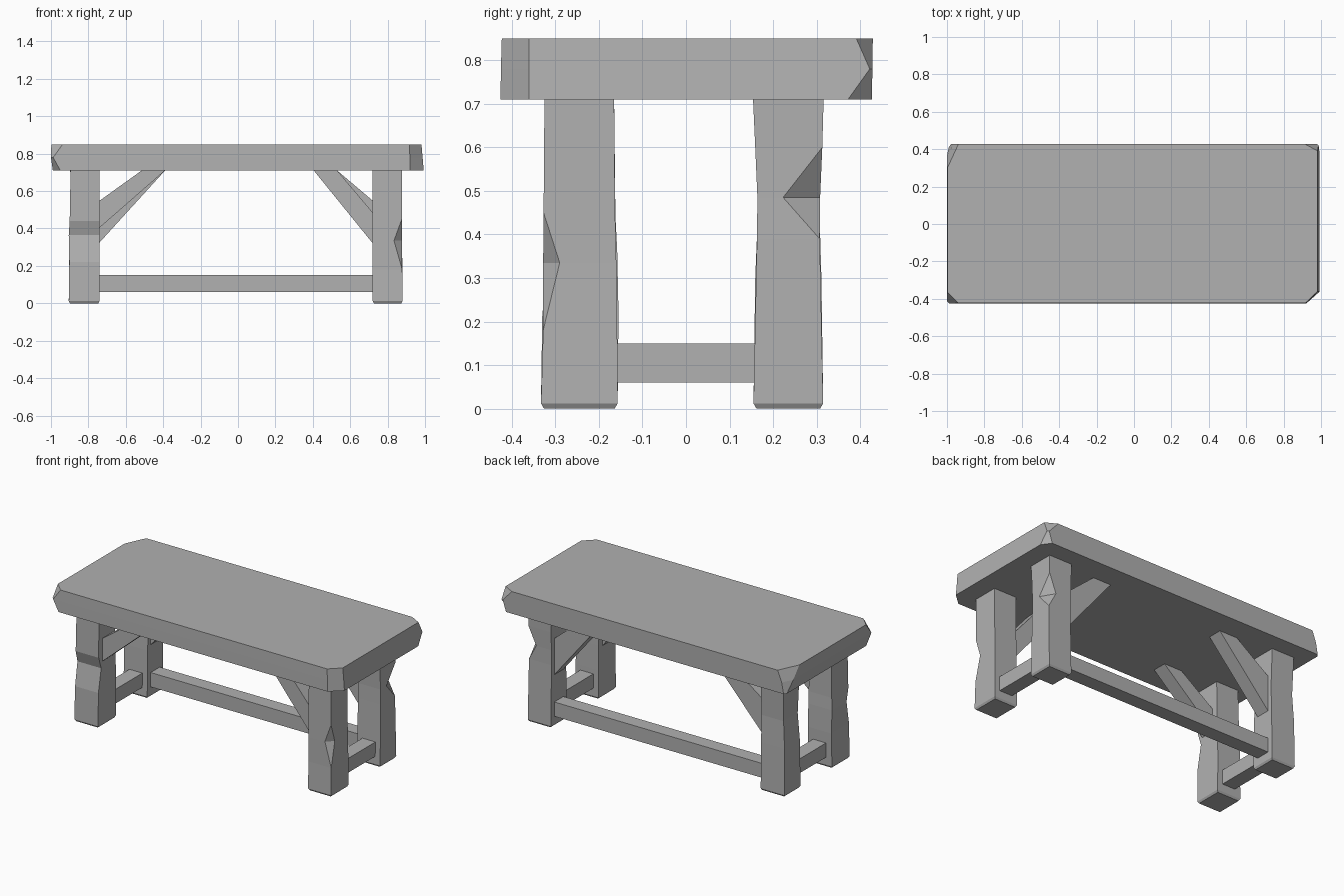
import bpy, bmesh

# weathered grey
grey = bpy.data.materials.new("weathered_grey")
grey.diffuse_color = (0.44, 0.44, 0.44, 1)


def finish(name, bm):
    bmesh.ops.remove_doubles(bm, verts=bm.verts, dist=0.0005)
    bmesh.ops.recalc_face_normals(bm, faces=bm.faces)
    mesh = bpy.data.meshes.new(name)
    bm.to_mesh(mesh)
    bm.free()
    mesh.materials.append(grey)
    ob = bpy.data.objects.new(name, mesh)
    bpy.context.collection.objects.link(ob)
    return ob


def ring(z, x0, x1, y0, y1, chips):
    # rectangle with optional chipped corners, {corner: (cut in x, cut in y)}
    c = [chips.get(i, (0, 0)) for i in range(4)]
    return [(x0, y0 + c[0][1], z), (x0 + c[0][0], y0, z),
            (x1 - c[1][0], y0, z), (x1, y0 + c[1][1], z),
            (x1, y1 - c[2][1], z), (x1 - c[2][0], y1, z),
            (x0 + c[3][0], y1, z), (x0, y1 - c[3][1], z)]


def block(name, levels):
    # skin stacked rings into a solid with chips
    bm = bmesh.new()
    rings = [[bm.verts.new(p) for p in ring(*lv)] for lv in levels]
    for a, b in zip(rings, rings[1:]):
        for i in range(8):
            j = (i + 1) % 8
            bm.faces.new((a[i], a[j], b[j], b[i]))
    bm.faces.new(rings[0])
    bm.faces.new(rings[-1])
    return finish(name, bm)


def beam(name, x0, x1, y0, y1, z0, z1):
    return block(name, [(z0, x0, x1, y0, y1, {}), (z1, x0, x1, y0, y1, {})])


def brace(name, profile, y0, y1):
    # side profile in x, z extruded across y
    bm = bmesh.new()
    f = bm.faces.new([bm.verts.new((x, y0, z)) for x, z in profile])
    out = bmesh.ops.extrude_face_region(bm, geom=[f])["geom"]
    for v in out:
        if isinstance(v, bmesh.types.BMVert):
            v.co.y = y1
    return finish(name, bm)


# worn table top
block("table_top", [
    (0.71, -0.99, 0.993, -0.426, 0.427,
     {0: (0.04, 0.05), 1: (0.073, 0.065), 2: (0.04, 0.055), 3: (0.012, 0.015)}),
    (0.78, -1.0, 0.987, -0.425, 0.428,
     {0: (0.012, 0.012), 1: (0.068, 0.065), 2: (0.012, 0.006), 3: (0.035, 0.065)}),
    (0.85, -0.998, 0.981, -0.423, 0.429,
     {0: (0.06, 0.06), 1: (0.065, 0.062), 2: (0.07, 0.038), 3: (0.06, 0.13)}),
])


def leg(name, levels):
    # small chamfer at the foot
    z, x0, x1, y0, y1, ch = levels[0]
    foot = (0.0, x0 + 0.007, x1 - 0.007, y0 + 0.007, y1 - 0.007, {})
    return block(name, [foot] + levels)


# four legs, each with its own dent or corner chip
leg("front_left_leg", [
    (0.012, -0.905, -0.74, -0.333, -0.157, {}),
    (0.22, -0.902, -0.74, -0.330, -0.155, {}),
    (0.365, -0.905, -0.74, -0.302, -0.158, {}),
    (0.44, -0.900, -0.74, -0.327, -0.162, {}),
    (0.71, -0.895, -0.74, -0.325, -0.165, {})])
leg("front_right_leg", [
    (0.012, 0.72, 0.88, -0.333, -0.157, {}),
    (0.18, 0.72, 0.878, -0.328, -0.158, {}),
    (0.335, 0.72, 0.876, -0.328, -0.160, {1: (0.042, 0.038)}),
    (0.45, 0.72, 0.876, -0.327, -0.163, {}),
    (0.71, 0.72, 0.876, -0.325, -0.165, {})])
leg("back_left_leg", [
    (0.012, -0.905, -0.74, 0.155, 0.315, {}),
    (0.30, -0.903, -0.74, 0.159, 0.311, {}),
    (0.47, -0.893, -0.74, 0.166, 0.306, {}),
    (0.71, -0.897, -0.74, 0.154, 0.316, {})])
leg("back_right_leg", [
    (0.012, 0.72, 0.88, 0.155, 0.315, {}),
    (0.39, 0.72, 0.877, 0.163, 0.307, {}),
    (0.485, 0.72, 0.876, 0.164, 0.308, {2: (0.05, 0.085)}),
    (0.60, 0.72, 0.876, 0.159, 0.313, {}),
    (0.71, 0.72, 0.878, 0.154, 0.316, {})])

# low rails: one along the back, one at each end
beam("back_rail", -0.745, 0.725, 0.19, 0.28, 0.06, 0.15)
beam("left_rail", -0.865, -0.775, -0.16, 0.16, 0.06, 0.15)
beam("right_rail", 0.755, 0.845, -0.16, 0.16, 0.06, 0.15)

# diagonal braces under the top
for side, y0, y1 in (("front", -0.29, -0.20), ("back", 0.19, 0.28)):
    low, high = (0.40, 0.48) if side == "front" else (0.32, 0.545)
    brace(side + "_left_brace",
          [(-0.745, low), (-0.39, 0.71), (-0.515, 0.71), (-0.745, 0.545)], y0, y1)
    brace(side + "_right_brace",
          [(0.725, 0.315), (0.405, 0.71), (0.53, 0.71), (0.725, high)], y0, y1)
